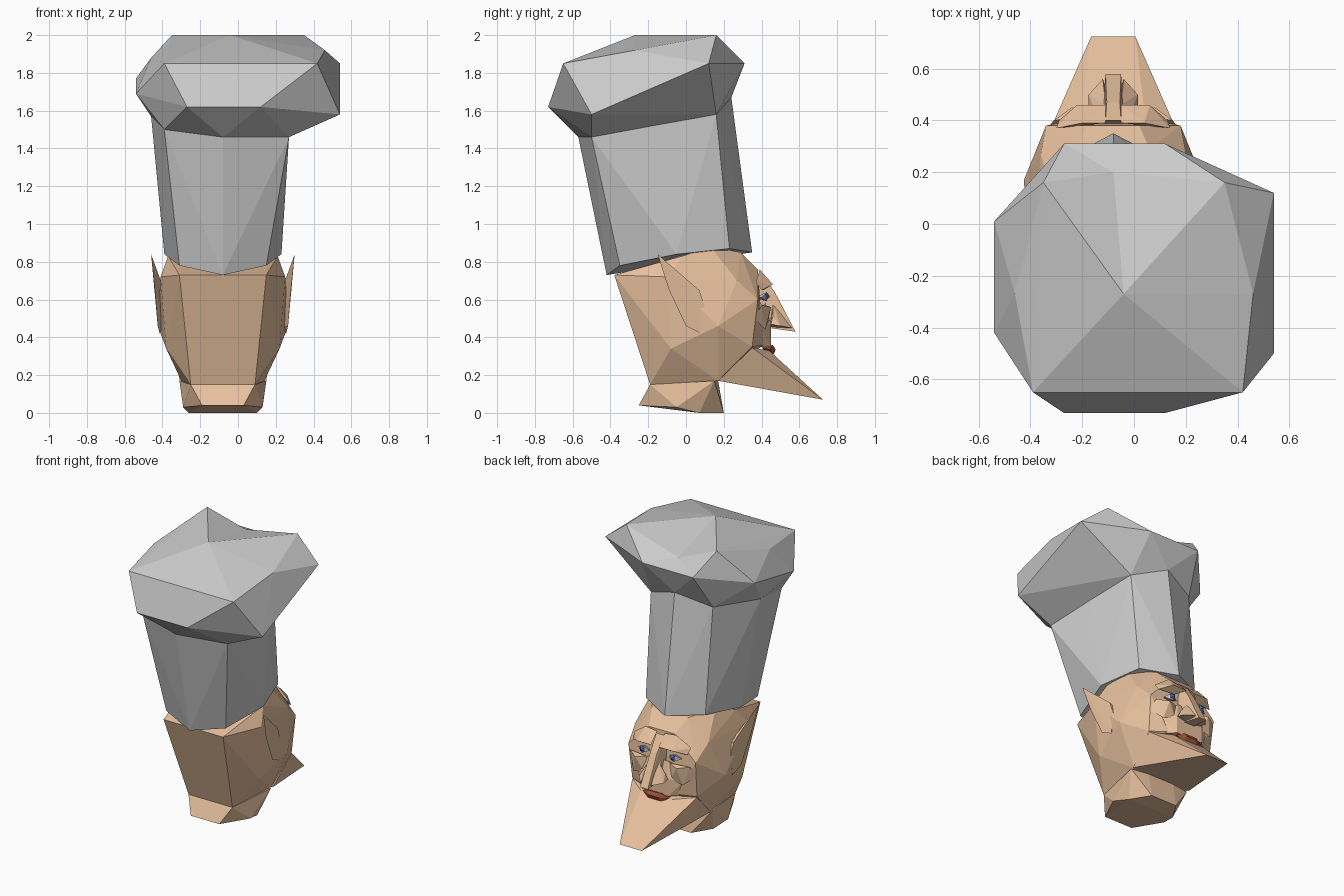
import bpy, bmesh
from mathutils import Vector

CX = -0.08  # mirror line of the head


def material(name, rgb):
    m = bpy.data.materials.new(name)
    m.diffuse_color = (*rgb, 1)
    return m


SKIN = material("skin", (0.80, 0.53, 0.34))
WHITE = material("eye white", (0.85, 0.85, 0.85))
BLUE = material("iris", (0.08, 0.15, 0.45))
RED = material("lip", (0.35, 0.08, 0.04))


def hull(name, pts, mat=None, dent=None):
    """Faceted solid around points; dent = (point, test) pushes the tested faces in."""
    bm = bmesh.new()
    for p in pts:
        bm.verts.new(p)
    res = bmesh.ops.convex_hull(bm, input=bm.verts[:])
    junk = {g for g in res["geom_interior"] + res["geom_unused"] if isinstance(g, bmesh.types.BMVert)}
    bmesh.ops.delete(bm, geom=list(junk), context="VERTS")
    if dent:
        point, test = dent
        bmesh.ops.delete(bm, geom=[f for f in bm.faces if test(f)], context="FACES")
        rim = [e for e in bm.edges if e.is_boundary]
        v = bm.verts.new(point)
        for e in rim:
            bm.faces.new((e.verts[0], e.verts[1], v))
    bmesh.ops.recalc_face_normals(bm, faces=bm.faces[:])
    me = bpy.data.meshes.new(name)
    bm.to_mesh(me)
    bm.free()
    ob = bpy.data.objects.new(name, me)
    bpy.context.collection.objects.link(ob)
    if mat:
        me.materials.append(mat)
    return ob


def both(pts):
    """Half-width points mirrored about the head's centre line."""
    return [(CX + s * x, y, z) for x, y, z in pts for s in (1, -1)]


def pair(name, pts, mat):
    """One part on each side of the head."""
    for side, s in (("left", 1), ("right", -1)):
        hull(f"{name}_{side}", [(CX + s * x, y, z) for x, y, z in pts], mat)


# Hat band: leaning eight-sided tube
top = [(-.08, -.57, 1.46), (.27, -.50, 1.46), (.22, -.19, 1.54), (.16, .16, 1.58),
       (-.08, .24, 1.67), (-.32, .16, 1.60), (-.46, -.17, 1.57), (-.39, -.50, 1.50)]
band = both([(0, -.42, .73), (.23, -.35, .78), (.31, -.05, .84), (.23, .23, .87), (0, .35, .85)])
hull("hat_band", band + top)

# Hat puff: irregular faceted crown with a dent near the face side
puff = [(-.27, -.73, 1.62), (.12, -.73, 1.62), (-.39, -.65, 1.85), (.42, -.65, 1.85),
        (.54, -.50, 1.58), (.54, .12, 1.85), (-.54, -.42, 1.69), (-.54, .01, 1.77),
        (.46, -.27, 1.92), (-.46, -.27, 1.88), (-.04, -.27, 2), (.35, .16, 2),
        (-.35, .16, 2), (-.27, .31, 1.85), (.12, .31, 1.85)]
crease = [Vector(puff[i]) for i in (10, 11, 12, 13, 14)]
hull("hat_puff", top + puff, dent=((-.08, .2, 1.90), lambda f: all(
    min((v.co - c).length for c in crease) < 1e-4 for v in f.verts)))

# Skull
hull("skull", both([(.23, -.38, .73), (.17, -.19, .15), (.30, -.08, .34), (.345, .17, .46),
                    (.22, .17, .17), (.25, .35, .35), (.33, -.10, .72), (.29, -.02, .83),
                    (.24, .13, .88), (.14, .29, .85), (.28, .27, .70), (.26, .38, .60),
                    (.10, .38, .76), (.14, .41, .36)]), SKIN)

# Neck
hull("neck", both([(.17, -.19, .15), (.23, .15, .17), (.11, -.25, .04), (.21, -.05, .03),
                   (.18, .07, 0), (.10, .20, 0), (.10, .17, .17)]), SKIN)

# Long pointed chin
hull("chin", both([(.25, .35, .345), (.12, .44, .33), (.23, .17, .17), (.085, .725, .07)]), SKIN)

# Muzzle, nose and lips
hull("muzzle", both([(.17, .38, .35), (.10, .45, .35), (.19, .39, .47), (.10, .45, .47),
                     (.07, .42, .58), (.10, .38, .55)]), SKIN)
hull("nose_bridge", both([(.03, .40, .74), (.025, .47, .64), (.045, .38, .62),
                          (.03, .58, .43), (.04, .44, .45)]), SKIN)
pair("nostril", [(.0, .44, .45), (.095, .45, .47), (.095, .50, .46), (.04, .56, .45),
                 (.03, .46, .58), (.08, .46, .51)], SKIN)
hull("mouth", both([(.10, .40, .345), (.10, .445, .335), (.04, .475, .335), (.05, .46, .30),
                    (.05, .46, .36)]), RED)

# Brows, cheeks, eyes
pair("brow", [(.03, .39, .75), (.03, .46, .68), (.14, .46, .68), (.21, .40, .65),
              (.22, .37, .69), (.12, .39, .76), (.09, .41, .65)], SKIN)
pair("cheek", [(.09, .42, .57), (.16, .45, .56), (.23, .40, .57), (.26, .36, .50),
               (.19, .42, .44), (.10, .43, .46)], SKIN)
pair("eye", [(.07, .41, .61), (.12, .43, .64), (.17, .40, .61), (.12, .43, .59), (.12, .36, .61)], WHITE)
pair("iris", [(.10, .43, .60), (.10, .43, .635), (.135, .43, .60), (.135, .43, .635),
              (.118, .445, .617), (.118, .39, .617)], BLUE)

# Thin flaring ears
pair("ear", [(.38, -.15, .84), (.36, -.09, .65), (.345, 0, .46), (.335, .08, .42),
             (.335, .10, .56), (.34, .07, .65), (.30, .08, .62), (.31, .07, .46)], SKIN)
